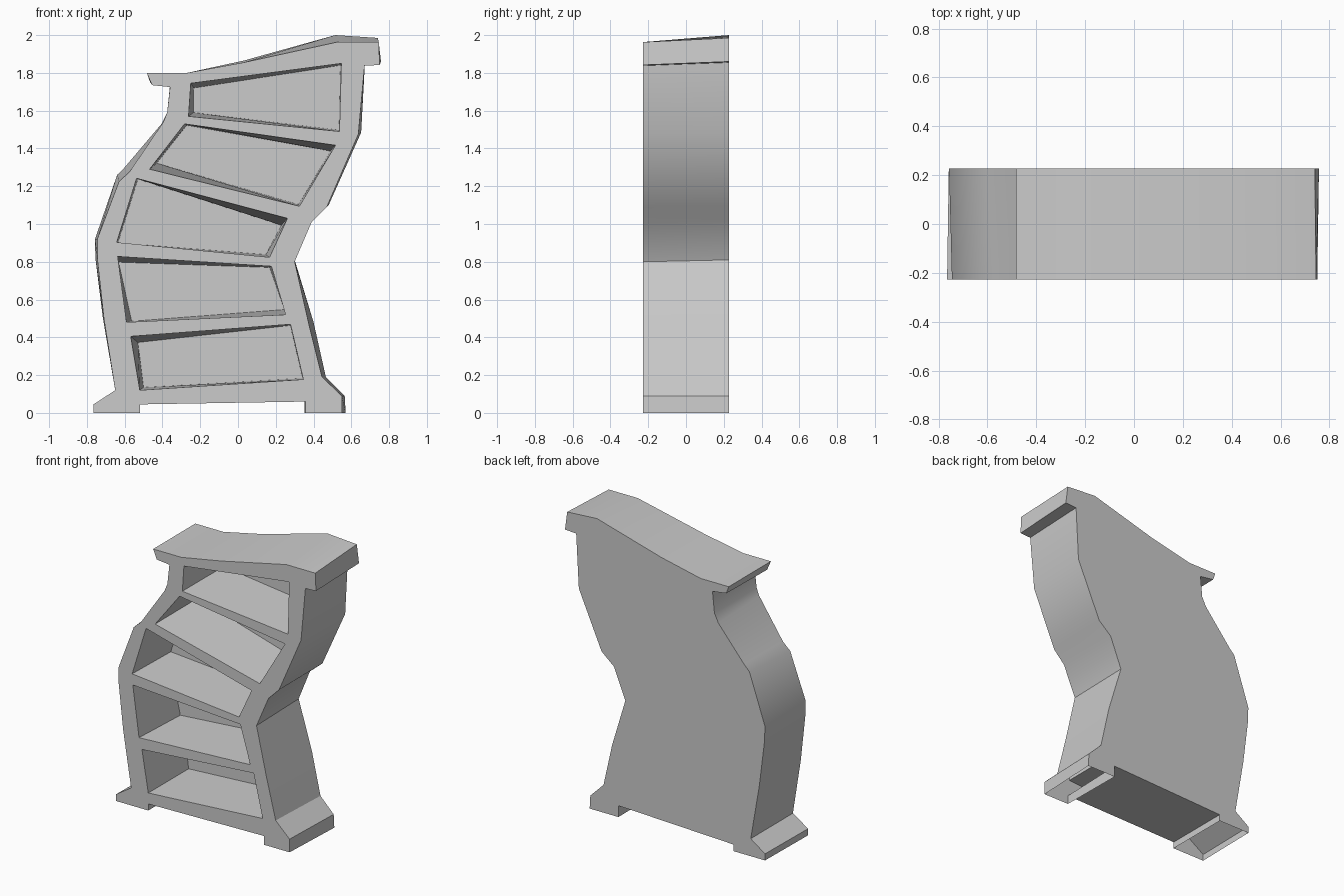
import bpy
import bmesh

FRONT, BACK, PANEL = -0.228, 0.228, 0.18

# Crooked silhouette: front x, front z, back x, back z (feet, left side, cap, right side, base)
OUTLINE = [
    (-.765, 0, -.758, 0), (-.765, .045, -.758, .045), (-.65, .12, -.65, .12),
    (-.71, .5, -.715, .5), (-.745, .82, -.755, .82), (-.745, .92, -.757, .92),
    (-.63, 1.225, -.64, 1.26), (-.575, 1.275, -.60, 1.3), (-.395, 1.54, -.405, 1.53),
    (-.375, 1.59, -.375, 1.59), (-.36, 1.725, -.36, 1.735), (-.455, 1.735, -.465, 1.75),
    (-.483, 1.80, -.483, 1.80), (-.27, 1.80, -.27, 1.80), (.03, 1.855, .03, 1.865),
    (.525, 1.963, .515, 2.0), (.745, 1.963, .74, 1.985), (.75, 1.842, .757, 1.86),
    (.67, 1.838, .672, 1.855), (.637, 1.475, .652, 1.485), (.47, 1.09, .48, 1.10),
    (.39, 1.01, .385, 1.02), (.30, .80, .30, .81), (.375, .47, .40, .48),
    (.445, .19, .465, .19), (.55, .09, .565, .09), (.55, 0, .57, 0),
    (.357, 0, .352, 0), (.357, .06, .352, .078), (-.52, .045, -.52, .045),
    (-.52, 0, -.52, 0),
]

# Shelf openings, same layout: top left, top right, bottom right, bottom left
SHELVES = [
    [(-.25, 1.745, -.235, 1.72), (.547, 1.85, .542, 1.84),
     (.537, 1.49, .535, 1.497), (-.262, 1.57, -.235, 1.59)],
    [(-.283, 1.53, -.272, 1.522), (.516, 1.417, .49, 1.386),
     (.325, 1.094, .32, 1.103), (-.468, 1.29, -.43, 1.322)],
    [(-.537, 1.242, -.53, 1.237), (.262, 1.03, .23, .993),
     (.167, .824, .147, .838), (-.642, .903, -.635, .9)],
    [(-.637, .828, -.632, .798), (.177, .776, .167, .77),
     (.252, .52, .246, .547), (-.59, .48, -.563, .485)],
    [(-.568, .405, -.53, .373), (.278, .469, .276, .463),
     (.346, .177, .341, .183), (-.52, .12, -.5, .135)],
]

bm = bmesh.new()


def loop(rows, y, back=False):
    """Closed ring of edges from outline rows."""
    k = 2 if back else 0
    vs = [bm.verts.new((r[k], y, r[k + 1])) for r in rows]
    return vs, [bm.edges.new((vs[i - 1], vs[i])) for i in range(len(vs))]


def walls(a, b, skip_ground=False):
    """Bridge two rings with quads; the feet stay open underneath."""
    for i in range(len(a)):
        ring = (a[i - 1], a[i], b[i], b[i - 1])
        if not (skip_ground and all(v.co.z < .001 for v in ring)):
            bm.faces.new(ring)


# Outer shell
front_v, front_e = loop(OUTLINE, FRONT)
back_v, back_e = loop(OUTLINE, BACK, True)
walls(front_v, back_v, True)

# Recessed shelf compartments
for rows in SHELVES:
    rim_v, rim_e = loop(rows, FRONT)
    deep_v, _ = loop(rows, PANEL, True)
    walls(rim_v, deep_v)
    bm.faces.new(deep_v)
    front_e += rim_e

# Front frame with openings, and the plain back
bmesh.ops.triangle_fill(bm, edges=front_e, use_beauty=True, normal=(0, -1, 0))
bmesh.ops.triangle_fill(bm, edges=back_e, use_beauty=True, normal=(0, 1, 0))
bmesh.ops.recalc_face_normals(bm, faces=bm.faces[:])

mesh = bpy.data.meshes.new("crooked_bookcase")
bm.to_mesh(mesh)
bm.free()
bookcase = bpy.data.objects.new("crooked_bookcase", mesh)
bpy.context.collection.objects.link(bookcase)

# Soft bends along the sides, crisp edges elsewhere
bpy.context.view_layer.objects.active = bookcase
bookcase.select_set(True)
bpy.ops.object.shade_smooth_by_angle(angle=0.5)
